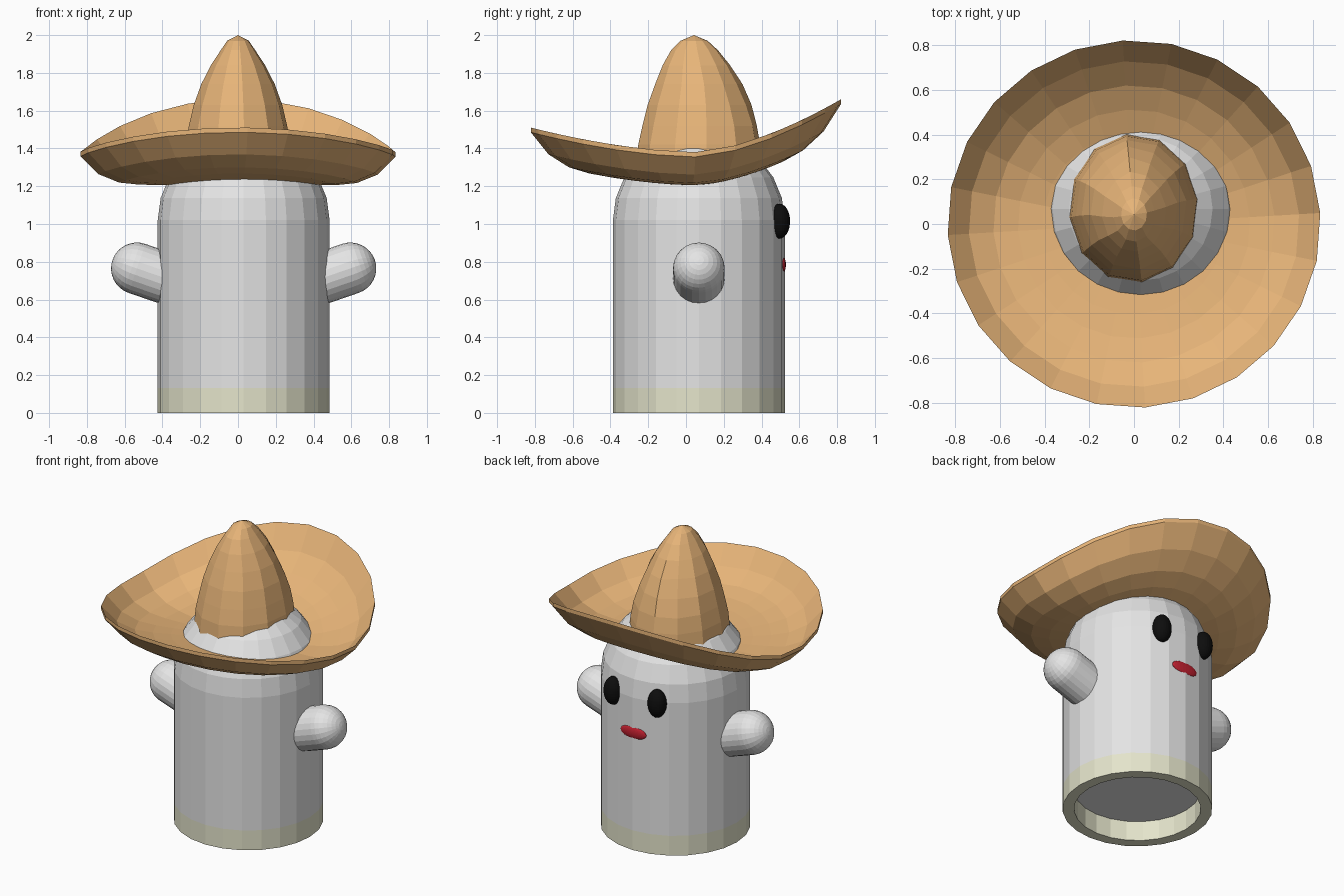
import bpy, bmesh, math
from mathutils import Matrix, Vector

if "Cube" in bpy.data.objects:
    bpy.data.objects.remove(bpy.data.objects["Cube"])

CX, CY = 0.03, 0.068      # axis of the body (the hat sits slightly off it)
R = 0.455                 # body radius
SHOULDER = 1.02           # height where the dome starts


def material(name, rgb):
    m = bpy.data.materials.new(name)
    m.diffuse_color = (*rgb, 1)
    m.use_nodes = True
    m.node_tree.nodes["Principled BSDF"].inputs["Base Color"].default_value = m.diffuse_color
    return m


GREY = material("light grey", (0.78, 0.78, 0.78))
CREAM = material("pale cream", (0.78, 0.78, 0.60))
TAN = material("straw tan", (0.80, 0.46, 0.19))
BLACK = material("black", (0.004, 0.004, 0.004))
RED = material("red", (0.55, 0.015, 0.03))


def loft(name, rings, mats, close=False, rule=None):
    """Skin a list of rings; a ring of one point is a pole."""
    bm = bmesh.new()
    rows = [[bm.verts.new(p) for p in ring] for ring in rings]
    pairs = list(zip(rows, rows[1:]))
    if close:
        pairs.append((rows[-1], rows[0]))
    for a, b in pairs:
        n = max(len(a), len(b))
        for i in range(n):
            j = (i + 1) % n
            quad = [a[i % len(a)], a[j % len(a)], b[j % len(b)], b[i % len(b)]]
            bm.faces.new(list(dict.fromkeys(quad)))
    bmesh.ops.recalc_face_normals(bm, faces=bm.faces)
    if rule:
        for f in bm.faces:
            f.material_index = rule(f)
    me = bpy.data.meshes.new(name)
    bm.to_mesh(me)
    bm.free()
    for m in mats:
        me.materials.append(m)
    ob = bpy.data.objects.new(name, me)
    bpy.context.collection.objects.link(ob)
    return ob


def circle(rx, ry, z, n, cx=0.0, cy=0.0, start=0.0):
    if rx < 1e-6:
        return [Vector((cx, cy, z))]
    return [Vector((cx + rx * math.cos(start + math.tau * i / n),
                    cy + ry * math.sin(start + math.tau * i / n), z))
            for i in range(n)]


def lathe(name, profile, n, mats, rule=None):
    return loft(name, [circle(r, r, z, n) for r, z in profile], mats, rule=rule)


def arc(r, z0, steps, a0=0.0):
    """Profile from angle a0 up to the pole."""
    out = []
    for i in range(steps + 1):
        a = a0 + (math.pi / 2 - a0) * i / steps
        out.append((r * math.cos(a) if i < steps else 0.0, z0 + r * math.sin(a)))
    return out


# Body: domed cylinder with a recessed base and a cream band
HOLE, BAND = 0.385, 0.132
profile = [(0, BAND), (HOLE, BAND), (HOLE, 0), (R, 0), (R, BAND)] + arc(R, SHOULDER, 6)
body = lathe("body", profile, 24, [GREY, CREAM],
             rule=lambda f: 1 if f.calc_center_median().z < BAND - 0.001 else 0)
body.location = (CX, CY, 0)

# Arms: stubby capsules, raised slightly, one per side
ARM_R = 0.137
for side, label in ((-1, "left"), (1, "right")):
    arm = lathe(label + "_arm", [(0, -0.3), (ARM_R, -0.3)] + arc(ARM_R, 0, 8), 24, [GREY])
    tilt = Matrix.Rotation(side * math.radians(71), 4, 'Y')
    arm.matrix_world = Matrix.Translation((CX + side * 0.565, CY, 0.765)) @ tilt

# Eyes and mouth: flattened balls on the +y side
ball = arc(1, 0, 16, -math.pi / 2)
ball[0] = (0.0, -1.0)


def spot(name, dx, y, z, size, mat):
    ob = lathe(name, ball, 24, [mat])
    ob.scale = size
    ob.location = (CX + dx, y, z)


for side, label in ((-1, "left"), (1, "right")):
    spot(label + "_eye", side * 0.163, 0.495, 1.015, (0.06, 0.056, 0.092), BLACK)
spot("mouth", 0, 0.512, 0.785, (0.095, 0.017, 0.042), RED)


# Hat brim: bowl that curls up at the rim, most at +y, less at -y
def brim_ring(r, lift):
    ring = circle(r, r * 0.985, 0, 24, start=0.06)
    s = max(0.0, (r - 0.4) / 0.435)
    for p in ring:
        t = p.y - 0.05
        curl = 0.28 * (t / 0.77) ** 1.6 if t > 0 else 0.13 * (-t / 0.87) ** 1.7
        p.z = 1.205 + 0.15 * s ** 4 + curl + lift
    return ring


radii = [0.30, 0.41, 0.52, 0.63, 0.74, 0.835]
loft("hat_brim", [brim_ring(r, 0.025) for r in radii] +
     [brim_ring(r, 0.0) for r in reversed(radii)], [TAN], close=True)

# Hat crown: oval cone rounded at the tip: z, half width, half depth, centre y
levels = [(1.30, 0.295, 0.335, 0.070), (1.42, 0.282, 0.325, 0.070),
          (1.52, 0.262, 0.305, 0.072), (1.63, 0.236, 0.277, 0.072),
          (1.74, 0.196, 0.233, 0.068), (1.84, 0.145, 0.180, 0.055),
          (1.92, 0.092, 0.125, 0.045), (1.97, 0.058, 0.072, 0.043),
          (2.00, 0, 0, 0.042)]
rings = []
for z, hx, hy, cy in levels:
    ring = circle(hx, hy, z, 12, 0, cy, start=0.12)
    # soft pinches on both sides toward +y
    for p in ring:
        a = math.degrees(math.atan2(p.y - cy, p.x))
        near = max(0.0, 1 - min(abs(a - 55), abs(a - 127)) / 30)
        k = 1 - 0.14 * near * max(0.0, 1 - abs(z - 1.72) / 0.2)
        p.x *= k
        p.y = cy + (p.y - cy) * k
    rings.append(ring)
loft("hat_crown", rings, [TAN])
